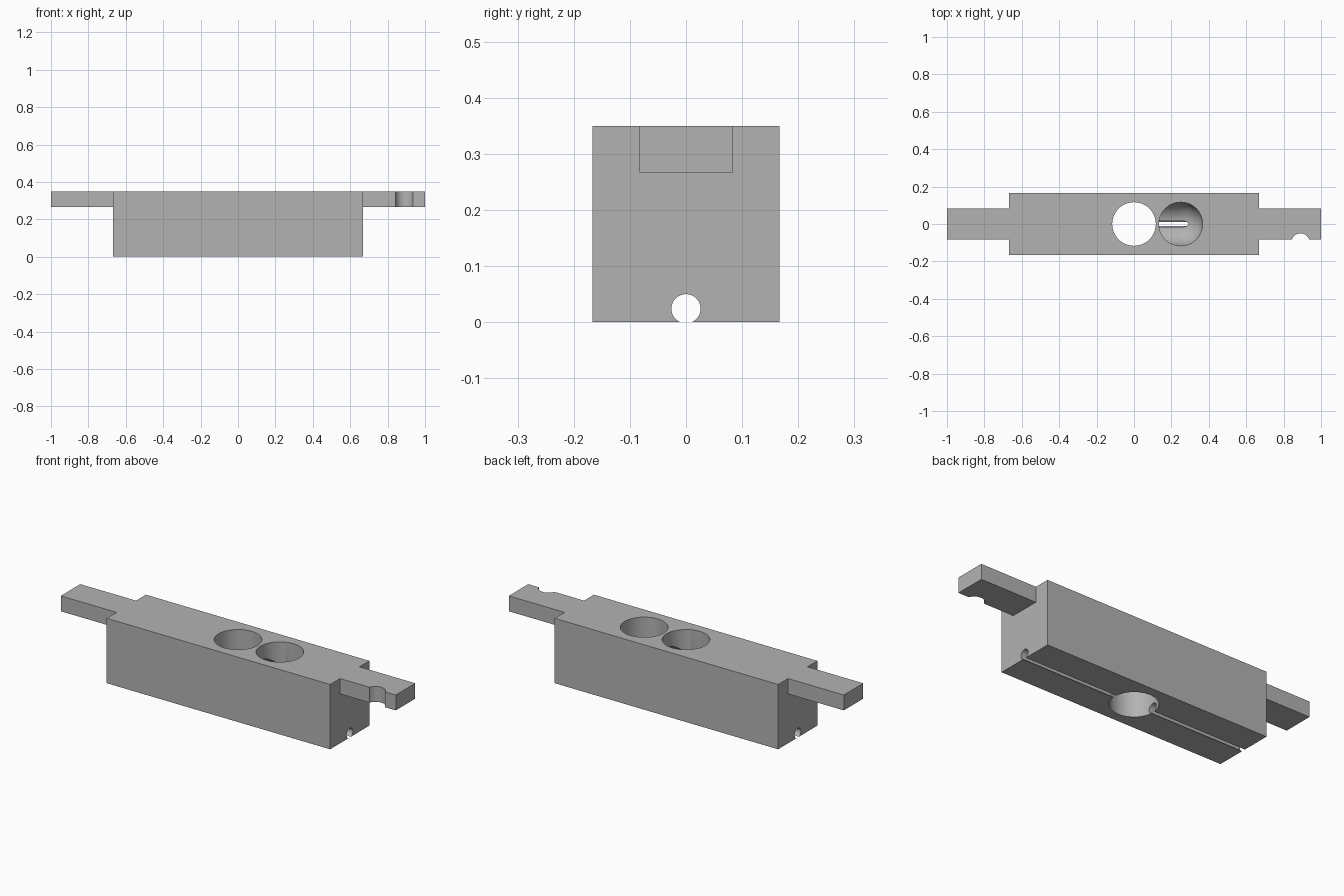
import bpy, bmesh, math
from mathutils import Matrix, Vector

old = bpy.data.objects.get("Cube")
if old:
    bpy.data.objects.remove(old, do_unlink=True)

TOP, BORE = 0.35, 0.1165
BODY_X, TAB_Z = 0.667, 0.267

grey = bpy.data.materials.new("plain grey")
grey.use_nodes = True
colour = (0.45, 0.45, 0.45, 1)
grey.diffuse_color = colour
grey.node_tree.nodes["Principled BSDF"].inputs["Base Color"].default_value = colour


def make(name, bm, helper=False):
    bmesh.ops.recalc_face_normals(bm, faces=bm.faces[:])
    mesh = bpy.data.meshes.new(name)
    bm.to_mesh(mesh)
    bm.free()
    mesh.materials.append(grey)
    ob = bpy.data.objects.new(name, mesh)
    bpy.context.collection.objects.link(ob)
    ob.hide_render = helper
    return ob


def box(name, low, high, helper=False):
    low, high = Vector(low), Vector(high)
    bm = bmesh.new()
    bmesh.ops.create_cube(bm, size=1, matrix=Matrix.Translation((low + high) / 2)
                          @ Matrix.Diagonal((*(high - low), 1)))
    return make(name, bm, helper)


def rod(name, start, end, radius, segments=64):
    start, end = Vector(start), Vector(end)
    axis = end - start
    turn = axis.to_track_quat('Z', 'Y').to_matrix().to_4x4()
    bm = bmesh.new()
    bmesh.ops.create_cone(bm, cap_ends=True, segments=segments, radius1=radius,
                          radius2=radius, depth=axis.length,
                          matrix=Matrix.Translation((start + end) / 2) @ turn)
    return make(name, bm, True)


def round_ended_drill(name, x, z, radius):
    # Half sphere stretched upward into a straight shaft
    bm = bmesh.new()
    bmesh.ops.create_uvsphere(bm, u_segments=64, v_segments=32, radius=radius)
    upper = [v for v in bm.verts if v.co.z > 0.0001]
    bmesh.ops.delete(bm, geom=upper, context='VERTS')
    rim = [e for e in bm.edges if e.is_boundary]
    wall = bmesh.ops.extrude_edge_only(bm, edges=rim)["geom"]
    for v in (g for g in wall if isinstance(g, bmesh.types.BMVert)):
        v.co.z = TOP - z + 0.1
    bmesh.ops.holes_fill(bm, edges=[e for e in bm.edges if e.is_boundary])
    bmesh.ops.translate(bm, verts=bm.verts[:], vec=(x, 0, z))
    return make(name, bm, True)


# Main block
block = box("block", (-BODY_X, -0.167, 0), (BODY_X, 0.167, TOP))

# Narrow end tabs, overlapping the block so they merge cleanly
tabs = [box("tab_" + side, (min(a, b), -0.083, TAB_Z), (max(a, b), 0.083, TOP), True)
        for side, a, b in (("left", 0.6, 1), ("right", -0.6, -1))]

# Bores, linking tunnel, wire channel and edge notch
tunnel_z = 0.159
cutters = [
    rod("centre_bore", (0, 0, -0.1), (0, 0, TOP + 0.1), BORE),
    round_ended_drill("drop_bore", 0.25, tunnel_z, BORE),
    rod("link_tunnel", (0, 0, tunnel_z), (0.25, 0, tunnel_z), BORE - 0.0003),
    rod("wire_channel", (-1, 0, 0.024), (1, 0, 0.024), 0.026, 48),
    rod("edge_notch", (0.89, -0.1, 0.2), (0.89, -0.1, TOP + 0.1), 0.05, 48),
]

for helper, mode in [(t, 'UNION') for t in tabs] + [(c, 'DIFFERENCE') for c in cutters]:
    mod = block.modifiers.new(helper.name, 'BOOLEAN')
    mod.operation = mode
    mod.solver = 'EXACT'
    mod.object = helper

# Bake the cuts, then drop the helpers
bpy.context.view_layer.update()
result = bpy.data.meshes.new_from_object(
    block.evaluated_get(bpy.context.evaluated_depsgraph_get()))
block.modifiers.clear()
block.data = result
for helper in tabs + cutters:
    bpy.data.objects.remove(helper, do_unlink=True)

bpy.ops.object.select_all(action='DESELECT')
block.select_set(True)
bpy.context.view_layer.objects.active = block
bpy.ops.object.shade_smooth_by_angle(angle=math.radians(30))
